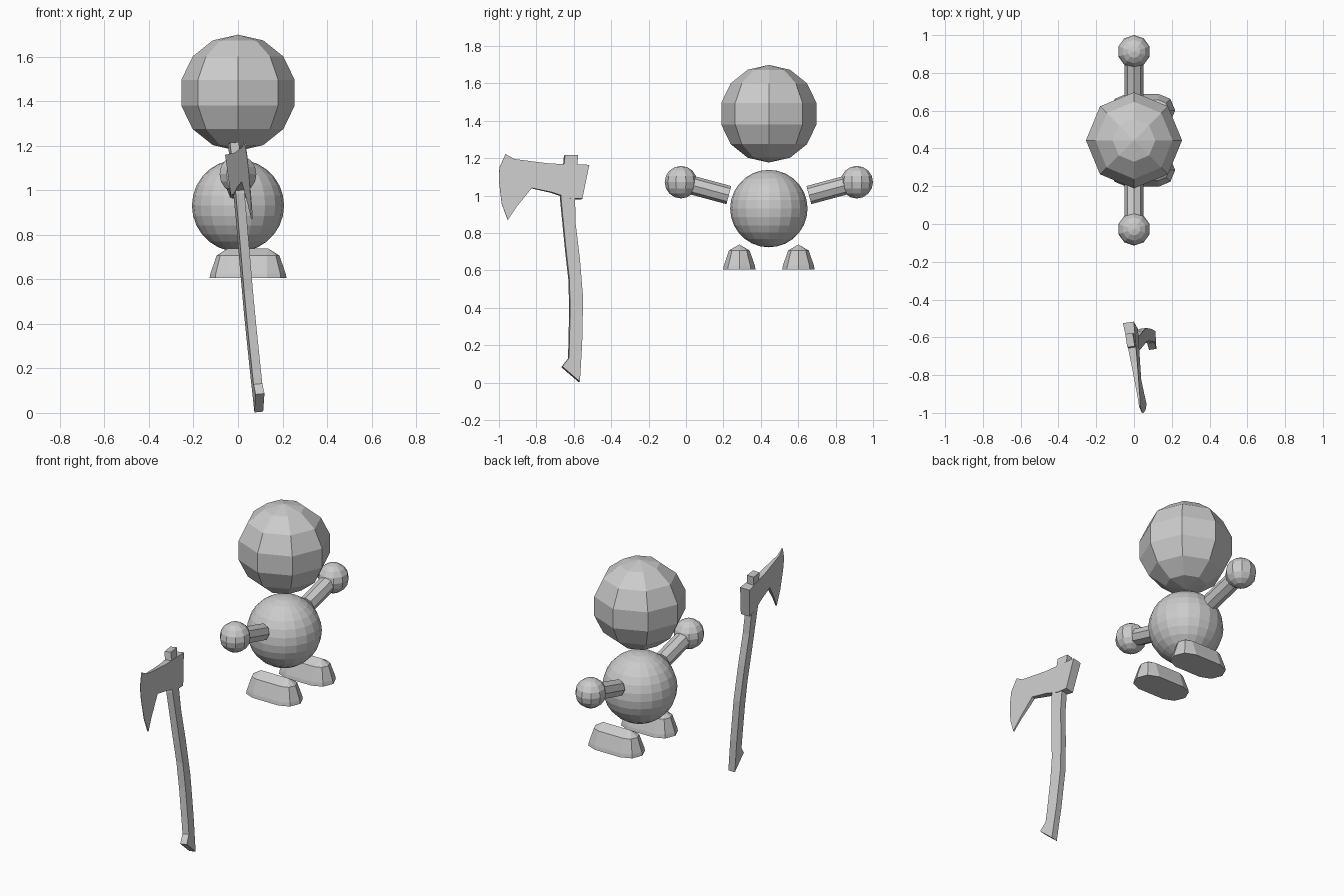
import bpy, bmesh
from math import pi, sin, cos, radians
from mathutils import Vector

if "Cube" in bpy.data.objects:
    bpy.data.objects.remove(bpy.data.objects["Cube"])

CY = 0.443  # y of the figure's mid-plane (it looks towards +x)


def add_object(name, bm):
    bmesh.ops.recalc_face_normals(bm, faces=bm.faces)
    mesh = bpy.data.meshes.new(name)
    bm.to_mesh(mesh)
    bm.free()
    ob = bpy.data.objects.new(name, mesh)
    bpy.context.collection.objects.link(ob)
    return ob


def sphere(name, loc, r, seg, rings):
    bm = bmesh.new()
    bmesh.ops.create_uvsphere(bm, u_segments=seg, v_segments=rings, radius=r)
    add_object(name, bm).location = loc


def arm(name, a, b, r):
    bm = bmesh.new()
    d = Vector(b) - Vector(a)
    bmesh.ops.create_cone(bm, cap_ends=True, segments=8, radius1=r, radius2=r, depth=d.length)
    ob = add_object(name, bm)
    ob.location = (Vector(a) + Vector(b)) / 2
    ob.rotation_euler = d.to_track_quat('Z', 'Y').to_euler()


def foot(name, x, y, z):
    # Stadium-shaped rings shrinking to a ridge
    bm = bmesh.new()
    rings = []
    for r, h in ((0.087, 0), (0.083, 0.021), (0.055, 0.102)):
        ring = []
        for side, start in ((1, -90), (-1, 90)):
            for i in range(5):
                t = radians(start + 45 * i)
                ring.append(bm.verts.new((x + side * 0.086 + r * cos(t), y + r * sin(t), z + h)))
        rings.append(ring)
    for lo, hi in zip(rings, rings[1:]):
        for i in range(10):
            j = (i + 1) % 10
            bm.faces.new((lo[i], lo[j], hi[j], hi[i]))
    front, back = (bm.verts.new((x + s * 0.09, y, z + 0.134)) for s in (1, -1))
    top = rings[-1]
    for i in range(4):
        bm.faces.new((top[i], top[i + 1], front))
        bm.faces.new((top[i + 5], top[i + 6], back))
    bm.faces.new((top[4], top[5], back, front))
    bm.faces.new((top[9], top[0], front, back))
    bm.faces.new(rings[0][::-1])
    add_object(name, bm)


def slab(name, outline, half):
    # Side outline (y, z) on the leaning plane of the axe, thickened by half(y)
    bm = bmesh.new()
    n = Vector((1, 0.147, 0.1)).normalized()
    sides = []
    for s in (1, -1):
        sides.append([bm.verts.new(Vector((0.01 - 0.147 * y - 0.1 * z, y, z)) + n * s * half(y))
                      for y, z in outline])
    a, b = sides
    bm.faces.new(a)
    bm.faces.new(b[::-1])
    for i in range(len(a)):
        j = (i + 1) % len(a)
        bm.faces.new((a[j], a[i], b[i], b[j]))
    add_object(name, bm)


# Figure: head and body
sphere("head", (0, CY, 1.438), 0.261, 8, 7)
sphere("body", (0, CY, 0.931), 0.207, 20, 14)

# Arms, hands and feet, mirrored across the figure
for s, side in ((-1, "right"), (1, "left")):
    hand = (0, CY + s * 0.47, 1.072)
    arm(side + "_arm", (0, CY + s * 0.214, 1.003), hand, 0.05)
    sphere(side + "_hand", hand, 0.087, 10, 8)
    foot(side + "_foot", 0.045, CY + s * 0.158, 0.605)

# Axe handle with flared foot
slab("axe_handle", [
    (-0.57, 0.004), (-0.558, 0.205), (-0.553, 0.45), (-0.57, 0.66), (-0.593, 0.85),
    (-0.596, 0.98), (-0.58, 1.215), (-0.65, 1.215), (-0.671, 0.985), (-0.644, 0.71),
    (-0.626, 0.55), (-0.622, 0.4), (-0.626, 0.2), (-0.629, 0.13), (-0.664, 0.085),
], lambda y: 0.02)

# Axe head, a wedge thinning towards the cutting edge
slab("axe_head", [
    (-0.521, 1.162), (-0.73, 1.170), (-0.917, 1.195), (-0.965, 1.222), (-0.998, 1.15),
    (-1.0, 1.075), (-0.985, 0.955), (-0.953, 0.87), (-0.91, 0.935), (-0.826, 1.04),
    (-0.72, 1.017), (-0.623, 0.984), (-0.558, 0.981),
], lambda y: 0.001 + 0.028 * (y + 1) / 0.48)
